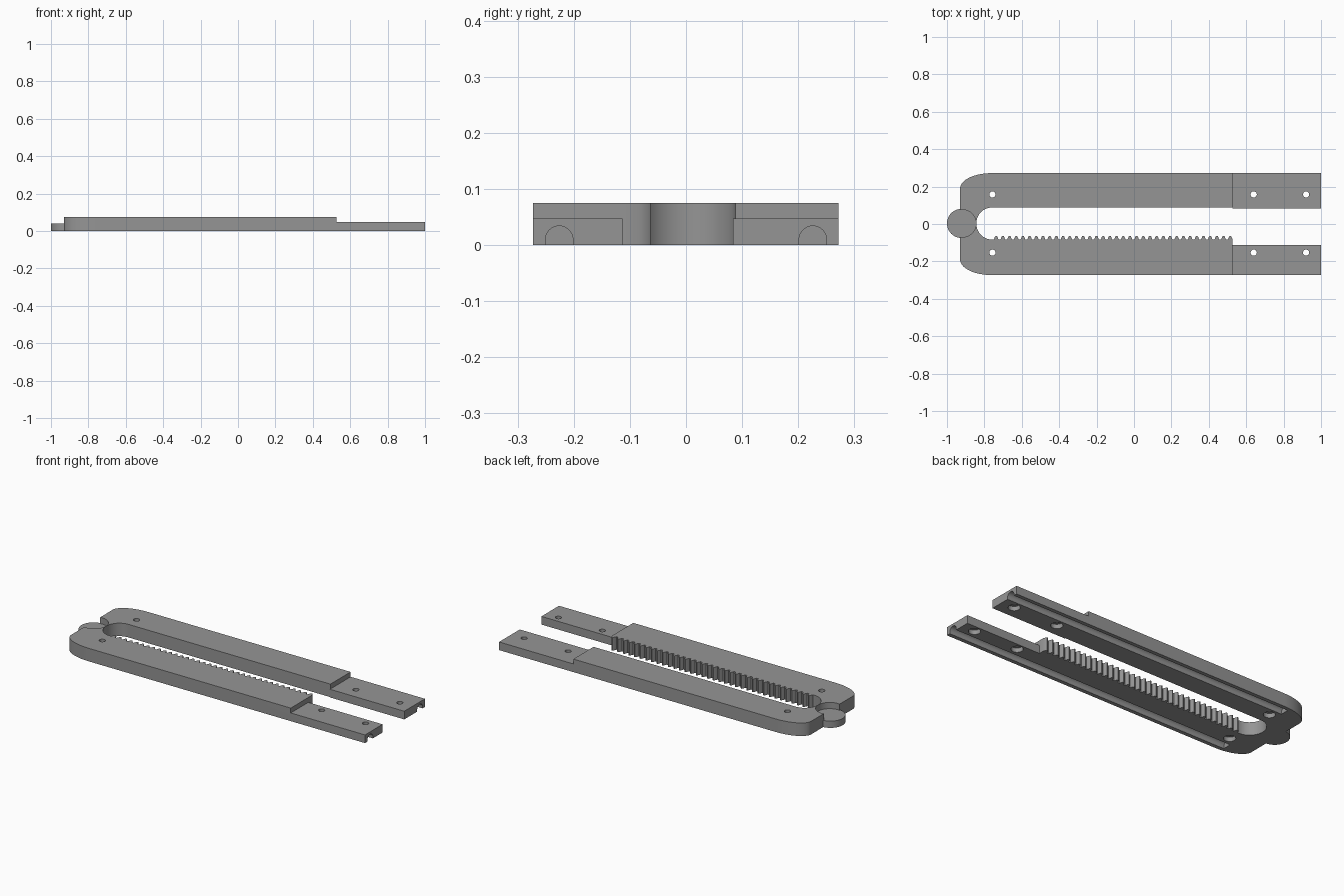
import bpy, bmesh, math

if "Cube" in bpy.data.objects:
    bpy.data.objects.remove(bpy.data.objects["Cube"])

HEIGHT, STEP_Z, DISC_Z = 0.075, 0.047, 0.039
STEP_X, LEFT, CURVE_X = 0.527, -0.93, -0.76

grey = bpy.data.materials.new("mid grey")
grey.diffuse_color = (0.3, 0.3, 0.3, 1)
grey.use_nodes = True
grey.node_tree.nodes["Principled BSDF"].inputs["Base Color"].default_value = grey.diffuse_color


def prism(name, pts, z0, z1):
    """Extrude a flat outline from z0 to z1."""
    bm = bmesh.new()
    face = bm.faces.new([bm.verts.new((x, y, z0)) for x, y in pts])
    ext = bmesh.ops.extrude_face_region(bm, geom=[face])
    for v in ext["geom"]:
        if isinstance(v, bmesh.types.BMVert):
            v.co.z = z1
    bmesh.ops.recalc_face_normals(bm, faces=bm.faces)
    me = bpy.data.meshes.new(name)
    bm.to_mesh(me)
    bm.free()
    me.materials.append(grey)
    ob = bpy.data.objects.new(name, me)
    bpy.context.collection.objects.link(ob)
    return ob


def arc(cx, cy, rx, ry, a0, a1, n):
    return [(cx + rx * math.cos(math.radians(a0 + (a1 - a0) * i / n)),
             cy + ry * math.sin(math.radians(a0 + (a1 - a0) * i / n)))
            for i in range(n + 1)]


def cylinder(name, x, y, r, z0, z1, n=48):
    return prism(name, arc(x, y, r, r, 0, 360, n)[:-1], z0, z1)


def boolean(target, tool, op="DIFFERENCE"):
    mod = target.modifiers.new(tool.name, "BOOLEAN")
    mod.operation, mod.solver, mod.object = op, "EXACT", tool
    bpy.context.view_layer.objects.active = target
    bpy.ops.object.modifier_apply(modifier=mod.name)
    bpy.data.objects.remove(tool)


# U-shaped outline: outer back edge, rounded corners, slot and toothed rack
outline = [(1, 0.272)]
outline += arc(CURVE_X, 0.19, 0.17, 0.082, 90, 180, 14)
outline += arc(CURVE_X, -0.19, 0.17, 0.083, 180, 270, 14)
outline += [(1, -0.273), (1, -0.113), (STEP_X, -0.113)]
TEETH = 36
ROOT, TIP = -0.083, -0.063
pitch = (STEP_X - CURVE_X) / TEETH
for i in range(TEETH):
    x = STEP_X - i * pitch
    outline += [(x, ROOT), (x - 0.16 * pitch, TIP - 0.005), (x - 0.27 * pitch, TIP),
                (x - 0.43 * pitch, TIP), (x - 0.54 * pitch, TIP - 0.005),
                (x - 0.70 * pitch, ROOT)]
outline += arc(CURVE_X, 0.0025, 0.083, 0.0855, 270, 90, 28)
outline += [(STEP_X, 0.088), (STEP_X, 0.084), (1, 0.084)]
frame = prism("rack_frame", outline, 0, HEIGHT)

# Lowered end tabs
boolean(frame, prism("tab_cut", [(STEP_X, -0.4), (1.1, -0.4), (1.1, 0.4), (STEP_X, 0.4)],
                     STEP_Z, 0.2))

# Round recess above the pivot disc, then the disc itself
boolean(frame, cylinder("recess_cut", -0.917, 0.003, 0.073, DISC_Z, 0.2))
boolean(frame, cylinder("pivot_disc", -0.922, 0.003, 0.078, 0, DISC_Z), "UNION")

# Arched grooves along the underside of both arms
for side in (1, -1):
    yc = 0.226 * side
    section = [(yc + 0.0245, -0.05)] + arc(yc, 0.0095, 0.0245, 0.0245, 0, 180, 20)
    section += [(yc - 0.0245, -0.05)]
    groove = prism("groove_cut", section, -0.8, 1.1)
    for v in groove.data.vertices:
        y, z, x = v.co
        v.co = (x, y, z)
    boolean(frame, groove)

# Screw holes with wider counterbores from below
for y in (0.158, -0.153):
    for x in (-0.757, 0.64, 0.92):
        boolean(frame, cylinder("hole_cut", x, y, 0.0165, -0.1, 0.2, 24))
        boolean(frame, cylinder("counterbore_cut", x, y, 0.031, -0.1, 0.025, 32))

frame.select_set(True)
bpy.context.view_layer.objects.active = frame
bpy.ops.object.shade_smooth_by_angle(angle=math.radians(25))
